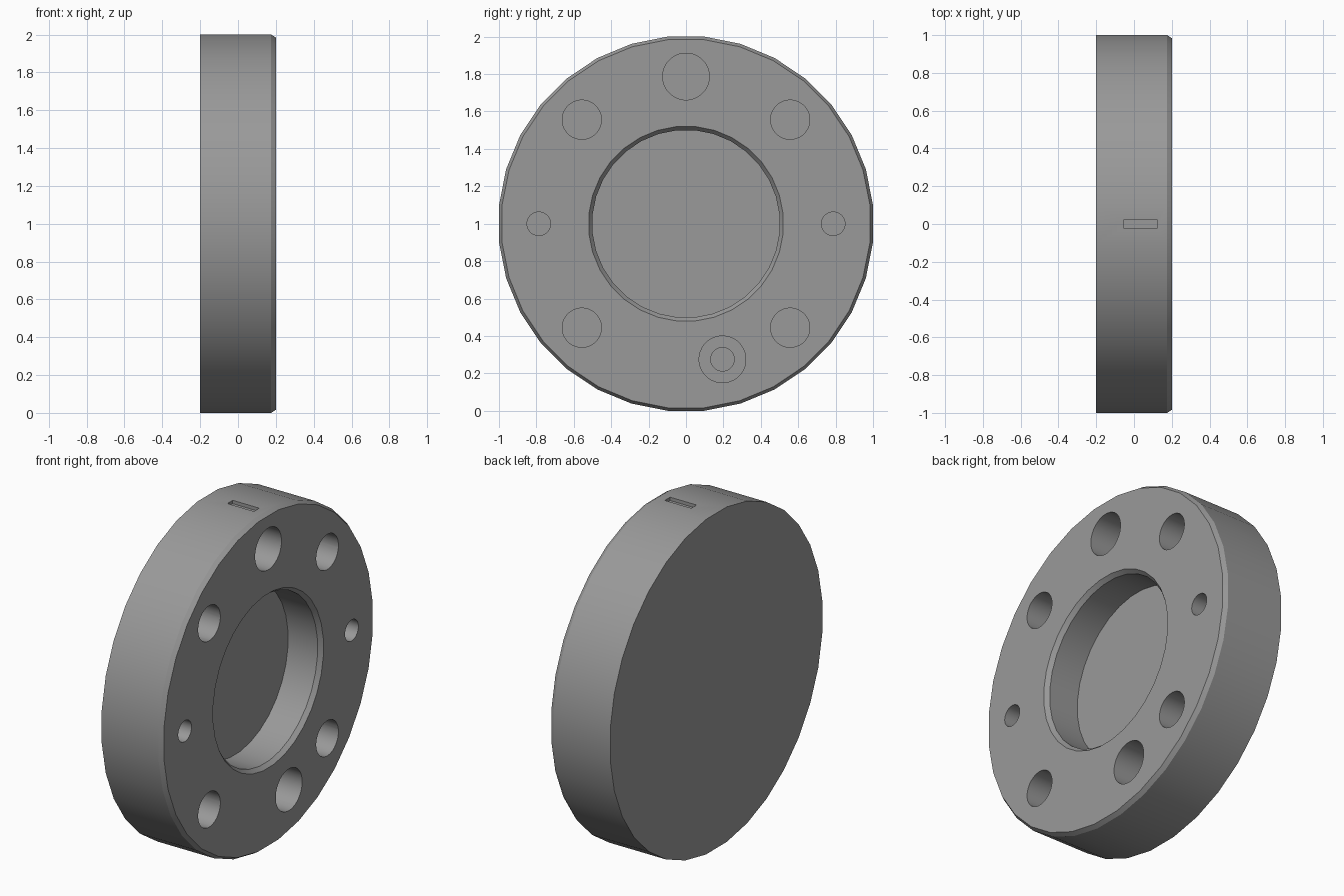
import bpy, bmesh
from math import sin, cos, pi, tau, radians

if "Cube" in bpy.data.objects:
    bpy.data.objects.remove(bpy.data.objects["Cube"])


def lathe(bm, profile, y=0, z=1, n=32):
    """Revolve (x, radius) points about an x-parallel axis and cap both ends."""
    rings = [[bm.verts.new((x, y + r * cos(tau * (i + 0.5) / n), z + r * sin(tau * (i + 0.5) / n)))
              for i in range(n)] for x, r in profile]
    for a, b in zip(rings, rings[1:]):
        for i in range(n):
            j = (i + 1) % n
            bm.faces.new((a[i], a[j], b[j], b[i]))
    bm.faces.new(rings[0])
    bm.faces.new(rings[-1])


def finish(bm, name):
    bmesh.ops.recalc_face_normals(bm, faces=bm.faces)
    mesh = bpy.data.meshes.new(name)
    bm.to_mesh(mesh)
    bm.free()
    obj = bpy.data.objects.new(name, mesh)
    bpy.context.collection.objects.link(obj)
    return obj


# Round flange with chamfered rim and a blind central recess
R = 1 / cos(pi / 32)  # flat facets touch the 2-unit extents
bm = bmesh.new()
lathe(bm, [(-0.2, R), (0.175, R), (0.2, R - 0.016), (0.2, 0.522),
           (0.175, 0.502), (-0.02, 0.502)])
flange = finish(bm, "flange")
grey = bpy.data.materials.new("dark_grey")
grey.diffuse_color = (0.32, 0.32, 0.32, 1)
grey.use_nodes = True
grey.node_tree.nodes["Principled BSDF"].inputs["Base Color"].default_value = grey.diffuse_color
flange.data.materials.append(grey)

# Blind holes in the face
bm = bmesh.new()


def hole(y, z, r, depth=0.22):
    lathe(bm, [(0.2 - depth, r), (0.3, r)], y, z)


hole(0, 1.787, 0.125)
for side in (-1, 1):
    hole(side * 0.787, 1, 0.063)
    for z in (0.444, 1.556):
        hole(side * 0.557, z, 0.105)

# Stepped hole near the bottom
lathe(bm, [(-0.1, 0.063), (-0.02, 0.063), (-0.02, 0.125), (0.3, 0.125)], 0.195, 0.275)

# Shallow slot on top of the rim
slot = bmesh.ops.create_cube(bm, size=1)["verts"]
bmesh.ops.scale(bm, vec=(0.175, 0.05, 0.1), verts=slot)
bmesh.ops.translate(bm, vec=(0.035, 0, 2.03), verts=slot)
cutters = finish(bm, "hole_cutters")
cutters.hide_render = True

# Cut the holes, then remove the cutters
bpy.context.view_layer.objects.active = flange
flange.select_set(True)
mod = flange.modifiers.new("holes", "BOOLEAN")
mod.operation = "DIFFERENCE"
mod.solver = "EXACT"
mod.object = cutters
bpy.ops.object.modifier_apply(modifier=mod.name)
bpy.data.objects.remove(cutters)
bpy.ops.object.shade_smooth_by_angle(angle=radians(25))
